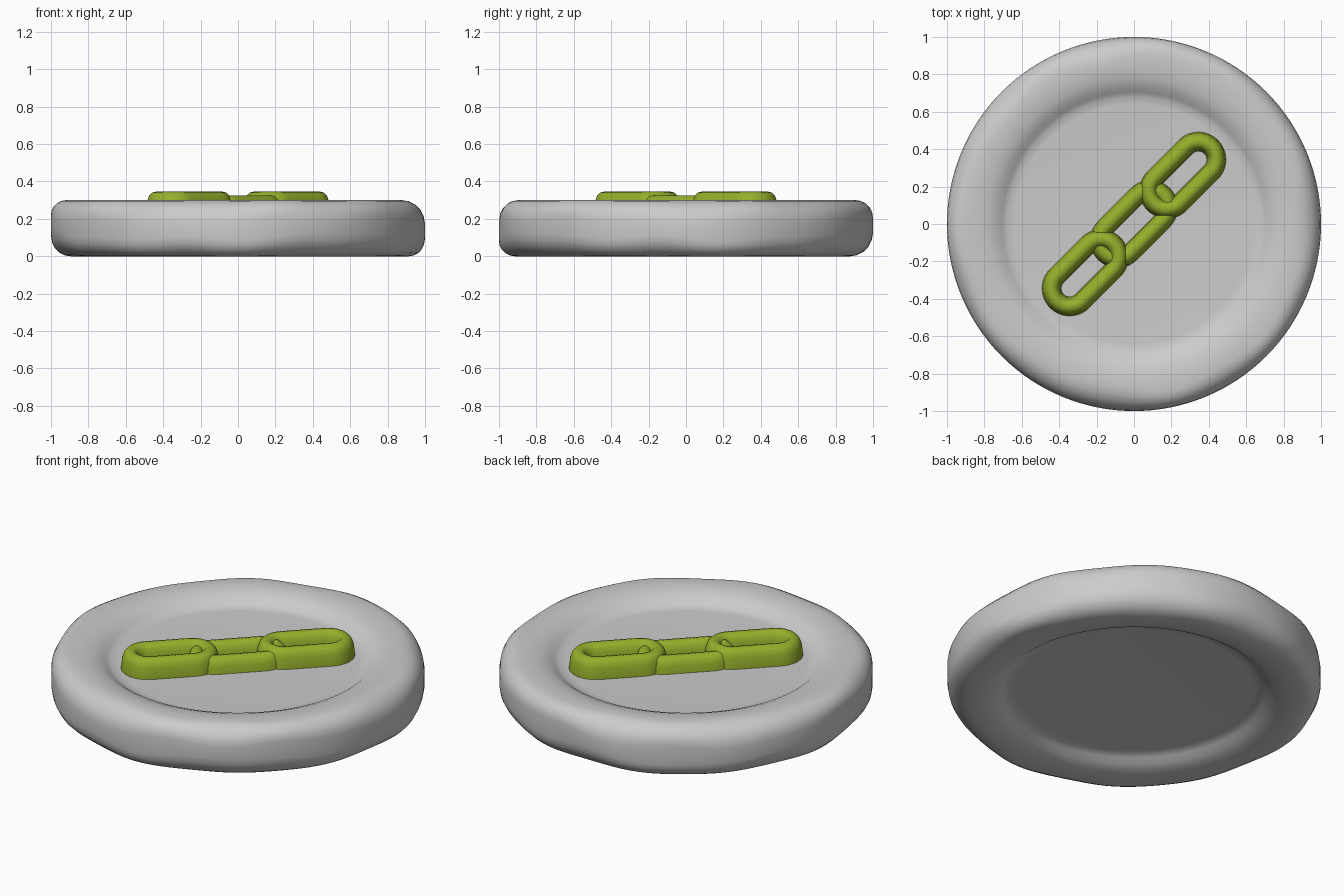
import bpy, bmesh, math

if "Cube" in bpy.data.objects:
    bpy.data.objects.remove(bpy.data.objects["Cube"])


def make_object(name, bm, angle):
    bmesh.ops.recalc_face_normals(bm, faces=bm.faces)
    mesh = bpy.data.meshes.new(name)
    bm.to_mesh(mesh)
    bm.free()
    obj = bpy.data.objects.new(name, mesh)
    bpy.context.collection.objects.link(obj)
    bpy.context.view_layer.objects.active = obj
    obj.select_set(True)
    bpy.ops.object.shade_smooth_by_angle(angle=math.radians(angle))
    obj.select_set(False)
    return obj


def bridge(bm, a, b):
    n = len(a)
    for i in range(n):
        bm.faces.new((a[i], a[(i + 1) % n], b[(i + 1) % n], b[i]))


# Worn stone disc: mirrored lathe profile, shallow dish on both faces
def wear(a, phase):
    return (math.sin(3 * a + phase) + 0.7 * math.sin(7 * a + 2.1 * phase)
            + 0.6 * math.sin(11 * a + 0.7 * phase)) / 2.3


upper = [(0.64, 0.235), (0.68, 0.238), (0.705, 0.252), (0.735, 0.274),
         (0.775, 0.289), (0.83, 0.299)]
SEG = 128
bm = bmesh.new()
rings = []


def disc_ring(func):
    ring = []
    for k in range(SEG):
        a = 2 * math.pi * k / SEG
        r, z = func(a)
        ring.append(bm.verts.new((r * math.cos(a), r * math.sin(a), z)))
    rings.append(ring)


def corner(a, t, phase):
    # rounded shoulder whose size changes around the rim
    c = 0.105 + 0.03 * wear(a, phase)
    return 1 - c + c * math.sin(t), 0.3 - c + c * math.cos(t)


angles = [math.radians(d) for d in (0, 18, 36, 54, 72, 90)]
for r, z in upper:
    disc_ring(lambda a: (r, z))
for t in angles:
    disc_ring(lambda a: corner(a, t, 1.0))
for t in reversed(angles):
    disc_ring(lambda a: (corner(a, t, 4.3)[0], 0.3 - corner(a, t, 4.3)[1]))
for r, z in reversed(upper):
    disc_ring(lambda a: (r, 0.3 - z))
for a, b in zip(rings, rings[1:]):
    bridge(bm, a, b)
bm.faces.new(rings[0])
bm.faces.new(rings[-1])
make_object("stone_disc", bm, 60)

# Three raised chain links laid along the diagonal
green = bpy.data.materials.new("chain_green")
green.diffuse_color = (0.30, 0.43, 0.025, 1)
green.use_nodes = True
green.node_tree.nodes["Principled BSDF"].inputs["Base Color"].default_value = green.diffuse_color

section = [(-0.052, 0.0), (-0.051, 0.24), (-0.045, 0.295), (-0.035, 0.322),
           (-0.02, 0.338), (0, 0.343)]
section += [(-o, z) for o, z in reversed(section[:-1])]


def chain_link(name, s0, s1, top, radius=0.096):
    bm = bmesh.new()
    mid, half = (s0 + s1) / 2, (s1 - s0) / 2
    path = []
    for end in (1, -1):
        for k in range(25):
            t = math.radians(-90 + 180 * k / 24)
            path.append((end * half, end * math.cos(t), end * math.sin(t)))
    loops = []
    q = math.sqrt(0.5)
    for c, nx, ny in path:
        loop = []
        for o, z in section:
            u = mid + c + nx * (radius + o)
            v = ny * (radius + o)
            zz = 0.2 if z == 0 else z - (0.343 - top)
            loop.append(bm.verts.new(((u - v) * q, (u + v) * q, zz)))
        loops.append(loop)
    for a, b in zip(loops, loops[1:] + loops[:1]):
        bridge(bm, a, b)
    make_object(name, bm, 50).data.materials.append(green)


chain_link("chain_link_upper", 0.25, 0.487, 0.345)
chain_link("chain_link_middle", -0.125, 0.125, 0.325)
chain_link("chain_link_lower", -0.487, -0.25, 0.345)
